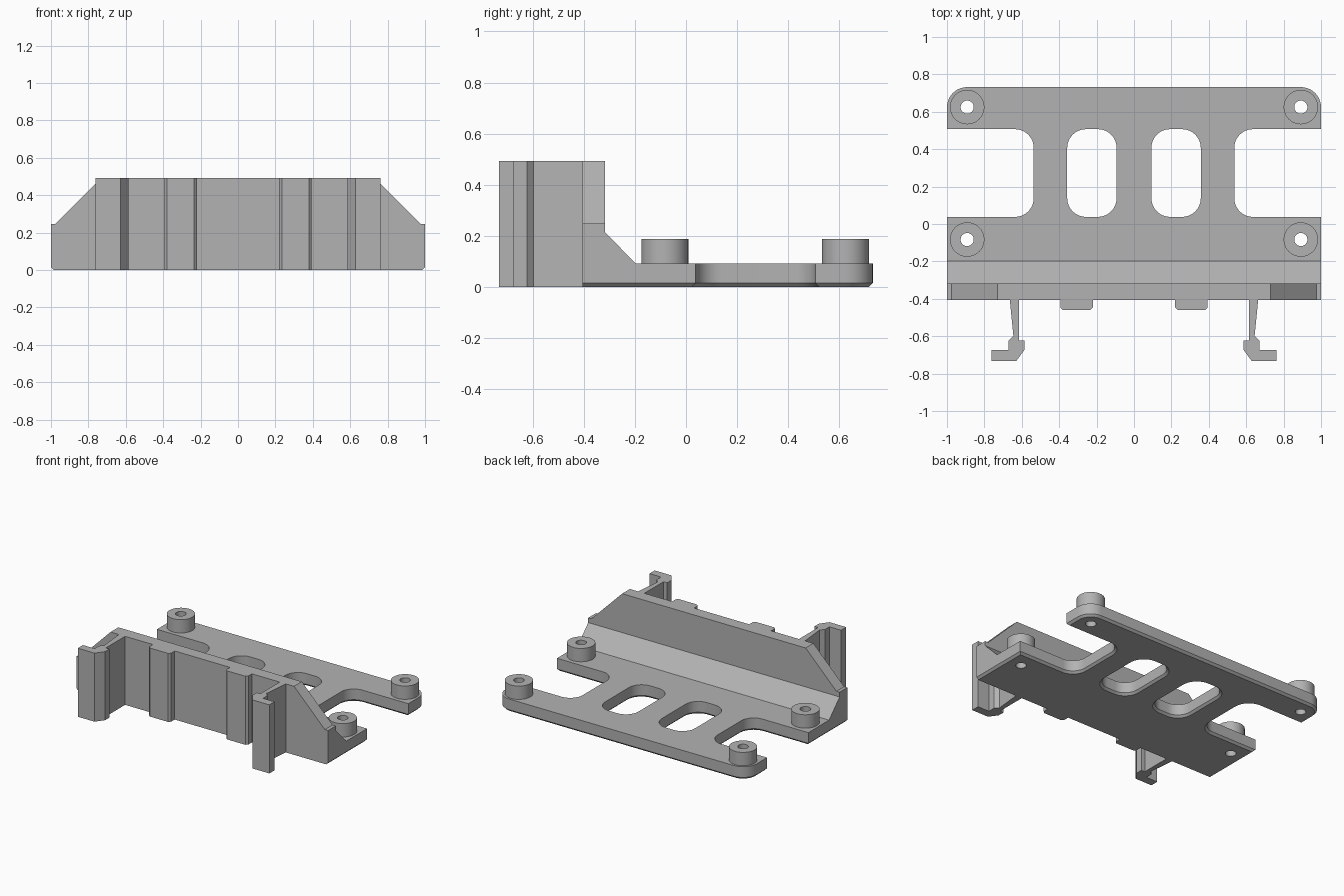
import bpy, bmesh, math
from mathutils import Vector

if "Cube" in bpy.data.objects:
    bpy.data.objects.remove(bpy.data.objects["Cube"])

grey = bpy.data.materials.new("plain_grey")
grey.use_nodes = True
grey.diffuse_color = (0.45, 0.45, 0.45, 1)
grey.node_tree.nodes["Principled BSDF"].inputs["Base Color"].default_value = grey.diffuse_color

PLATE, BOSS, WALL = 0.092, 0.188, 0.493   # top heights
FRONT, BACK = -0.405, 0.732
WALL_BACK = -0.317
CHAMFER = 0.015


def loft(name, rings):
    """Closed solid through rings that have equal point counts."""
    bm = bmesh.new()
    loops = [[bm.verts.new(p) for p in ring] for ring in rings]
    n = len(loops[0])
    for a, b in zip(loops, loops[1:]):
        for i in range(n):
            j = (i + 1) % n
            bm.faces.new((a[i], a[j], b[j], b[i]))
    bm.faces.new(loops[0][::-1])
    bm.faces.new(loops[-1])
    bmesh.ops.recalc_face_normals(bm, faces=bm.faces)
    mesh = bpy.data.meshes.new(name)
    bm.to_mesh(mesh)
    bm.free()
    obj = bpy.data.objects.new(name, mesh)
    bpy.context.collection.objects.link(obj)
    mesh.materials.append(grey)
    return obj


def prism(name, points, axis, lo, hi):
    """Extrude a 2D outline along the given axis."""
    def place(p, d):
        q = list(p)
        q.insert(axis, d)
        return Vector(q)
    return loft(name, [[place(p, d) for p in points] for d in (lo, hi)])


def rounded(x0, x1, y0, y1, r_front, r_back, z):
    """Rounded rectangle ring at height z."""
    corners = ((x1, y0, -1, 1, r_front, 270), (x1, y1, -1, -1, r_back, 0),
               (x0, y1, 1, -1, r_back, 90), (x0, y0, 1, 1, r_front, 180))
    ring = []
    for x, y, sx, sy, r, start in corners:
        for k in range(11 if r else 1):
            a = math.radians(start + 9 * k)
            ring.append(Vector((x + sx * r + r * math.cos(a),
                                y + sy * r + r * math.sin(a), z)))
    return ring


def circle(x, y, r, z, n=48):
    return [Vector((x + r * math.cos(2 * math.pi * i / n),
                    y + r * math.sin(2 * math.pi * i / n), z)) for i in range(n)]


def activate(obj):
    bpy.ops.object.select_all(action='DESELECT')
    obj.select_set(True)
    bpy.context.view_layer.objects.active = obj


def cut(obj, cutter):
    mod = obj.modifiers.new("cut", 'BOOLEAN')
    mod.operation, mod.solver, mod.object = 'DIFFERENCE', 'EXACT', cutter
    activate(obj)
    bpy.ops.object.modifier_apply(modifier=mod.name)


def smooth(obj):
    activate(obj)
    bpy.ops.object.shade_smooth_by_angle(angle=math.radians(25))


# Base plate with chamfered lower rim
c = CHAMFER
plate = loft("base_plate", [
    rounded(-1 + c, 1 - c, FRONT, BACK - c, 0, 0.108 - c, 0),
    rounded(-1, 1, FRONT, BACK, 0, 0.108, c),
    rounded(-1, 1, FRONT, BACK, 0, 0.108, PLATE)])

# Two windows and two open side bays, flared at the bottom
for x0, x1 in ((0.093, 0.357), (-0.357, -0.093), (0.536, 1.3), (-1.3, -0.536)):
    rings = []
    for z, g in ((-c, 2 * c), (c, 0), (PLATE + 0.1, 0)):
        rings.append(rounded(x0 - g, x1 + g, 0.038 - g, 0.507 + g, 0.1 + g, 0.1 + g, z))
    cutter = loft("window_cutter", rings)
    cut(plate, cutter)
    bpy.data.objects.remove(cutter)

# Mounting bosses with through holes
for side, x in (("left", 0.892), ("right", -0.892)):
    for end, y in (("front", -0.083), ("back", 0.625)):
        boss = loft(f"{end}_{side}_boss",
                    [circle(x, y, 0.092, z) for z in (PLATE, BOSS)])
        drill = loft("drill", [circle(x, y, 0.035, z) for z in (-0.1, 0.3)])
        cut(boss, drill)
        cut(plate, drill)
        bpy.data.objects.remove(drill)
        smooth(boss)
smooth(plate)

# Upright wall with sloped shoulders, and the sloped fillet behind it
half = [(1, PLATE), (1, 0.247), (0.975, 0.247), (0.73, WALL)]
prism("upright_wall", half + [(-x, z) for x, z in reversed(half)], 1, FRONT, WALL_BACK)
prism("wall_fillet", [(WALL_BACK, PLATE), (-0.197, PLATE), (WALL_BACK, 0.213)], 0, -1, 1)

# Spring clips and locating ribs on the front of the wall
clip = [(0.664, FRONT), (0.615, FRONT), (0.615, -0.623), (0.586, -0.623),
        (0.586, -0.673), (0.629, -0.732), (0.762, -0.732), (0.762, -0.673),
        (0.67, -0.673), (0.67, -0.623), (0.645, -0.597)]
rib = [(0.394, FRONT), (0.394, -0.446), (0.38, -0.46),
       (0.234, -0.46), (0.22, -0.446), (0.22, FRONT)]
for side, s in (("left", 1), ("right", -1)):
    prism(f"{side}_clip", [(s * x, y) for x, y in clip], 2, 0, WALL)
    prism(f"{side}_rib", [(s * x, y) for x, y in rib], 2, 0, WALL)
